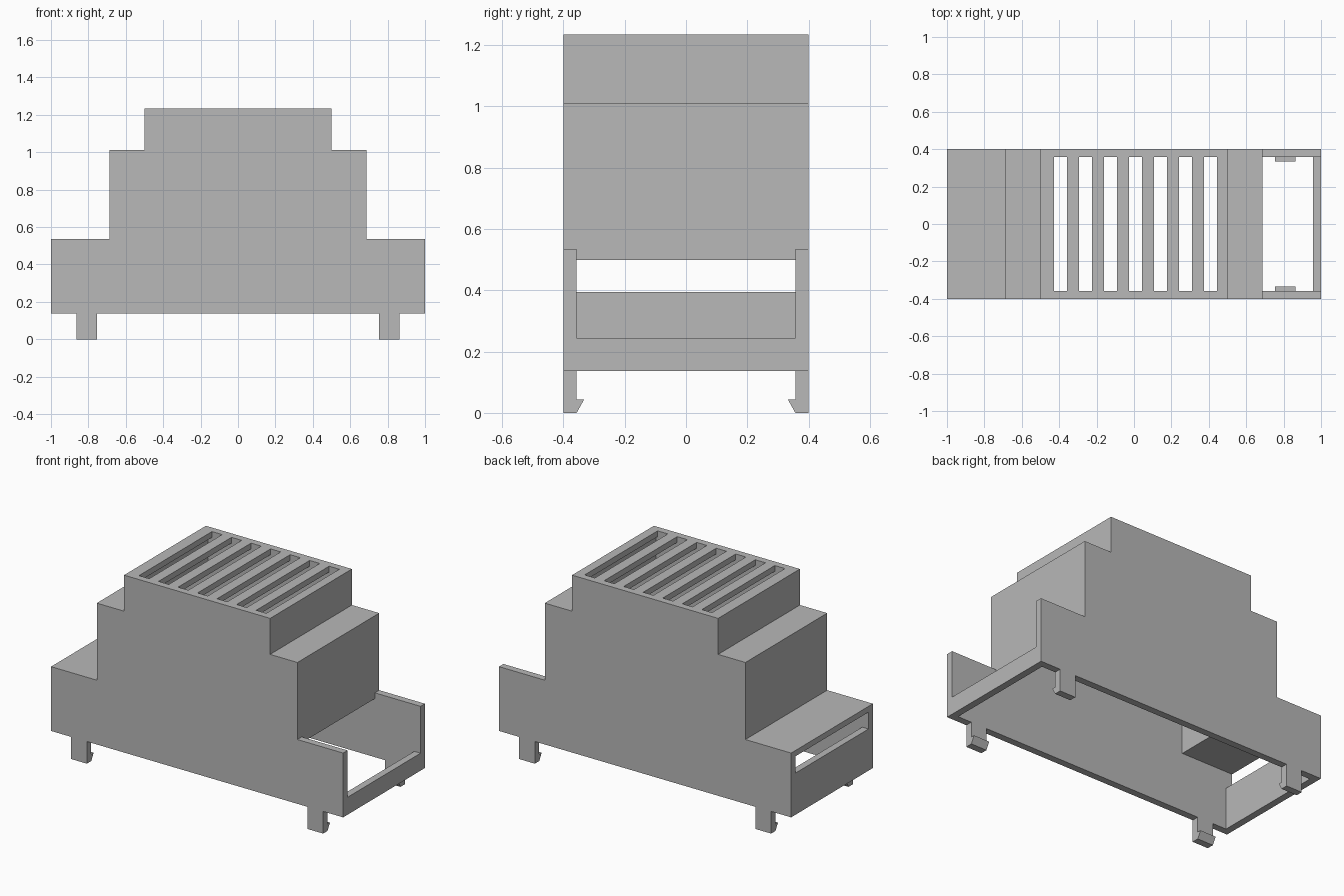
import bpy
import bmesh

old = bpy.data.objects.get("Cube")
if old:
    bpy.data.objects.remove(old, do_unlink=True)

# One plain grey plastic
grey = bpy.data.materials.new("grey plastic")
grey.use_nodes = True
colour = (0.48, 0.48, 0.48, 1)
grey.diffuse_color = colour
for node in grey.node_tree.nodes:
    if node.type == "BSDF_PRINCIPLED":
        node.inputs["Base Color"].default_value = colour

HALF_Y, INNER_Y = 0.4, 0.357
WALL, ROOF = 0.043, 0.036
BOTTOM = 0.137
# Half widths and heights of the three steps, lowest first
STEPS = [(1.0, 0.535), (0.687, 1.012), (0.5, 1.235)]


def prism(name, points, axis, start, end):
    """Extrude a closed 2D outline along x or y."""
    bm = bmesh.new()
    if axis == "y":
        verts = [bm.verts.new((a, start, b)) for a, b in points]
        offset = (0, end - start, 0)
    else:
        verts = [bm.verts.new((start, a, b)) for a, b in points]
        offset = (end - start, 0, 0)
    face = bm.faces.new(verts)
    made = bmesh.ops.extrude_face_region(bm, geom=[face])["geom"]
    bmesh.ops.translate(bm, vec=offset,
                        verts=[v for v in made if isinstance(v, bmesh.types.BMVert)])
    bmesh.ops.recalc_face_normals(bm, faces=bm.faces)
    mesh = bpy.data.meshes.new(name)
    bm.to_mesh(mesh)
    bm.free()
    mesh.materials.append(grey)
    obj = bpy.data.objects.new(name, mesh)
    bpy.context.collection.objects.link(obj)
    return obj


def stepped_outline(bottom, wall, roof):
    """Symmetric stepped silhouette, shrunk by the wall and roof thickness."""
    right, z = [], bottom
    for half, top in STEPS:
        right += [(half - wall, z), (half - wall, top - roof)]
        z = top - roof
    return right + [(-x, z) for x, z in reversed(right)]


def box_cutter(name, x0, x1, z0, z1):
    return prism(name, [(x0, z0), (x1, z0), (x1, z1), (x0, z1)],
                 "y", -INNER_Y, INNER_Y)


def cut(target, cutter):
    cutter.hide_render = True
    mod = target.modifiers.new("cut", "BOOLEAN")
    mod.operation = "DIFFERENCE"
    mod.solver = "EXACT"
    mod.object = cutter
    bpy.context.view_layer.objects.active = target
    bpy.ops.object.modifier_apply(modifier=mod.name)
    bpy.data.objects.remove(cutter, do_unlink=True)


# Hollow housing, open underneath
housing = prism("housing", stepped_outline(BOTTOM, 0, 0), "y", -HALF_Y, HALF_Y)
cut(housing, prism("cavity_cutter", stepped_outline(BOTTOM - 0.1, WALL, ROOF),
                   "y", -INNER_Y, INNER_Y))

# Open terminal bay on the left, terminal window on the right
cut(housing, box_cutter("bay_cutter", STEPS[1][0], 1.1, 0.245, 0.6))
cut(housing, box_cutter("window_cutter", -1.1, -0.9, 0.395, STEPS[0][1] - ROOF))

# Seven vent slots in the roof
for i in range(7):
    middle = 0.008 + (i - 3) * 0.1337
    cut(housing, box_cutter("vent_cutter", middle - 0.035, middle + 0.035, 1.15, 1.3))

# Four barbed snap clips
clip_outline = [(HALF_Y, 0), (HALF_Y, BOTTOM), (INNER_Y, BOTTOM),
                (INNER_Y, 0.043), (0.333, 0.043), (INNER_Y, 0)]
for side, sx in (("left", 1), ("right", -1)):
    for end, sy in (("back", 1), ("front", -1)):
        prism(f"{end}_{side}_clip", [(y * sy, z) for y, z in clip_outline],
              "x", sx * 0.755, sx * 0.863)
